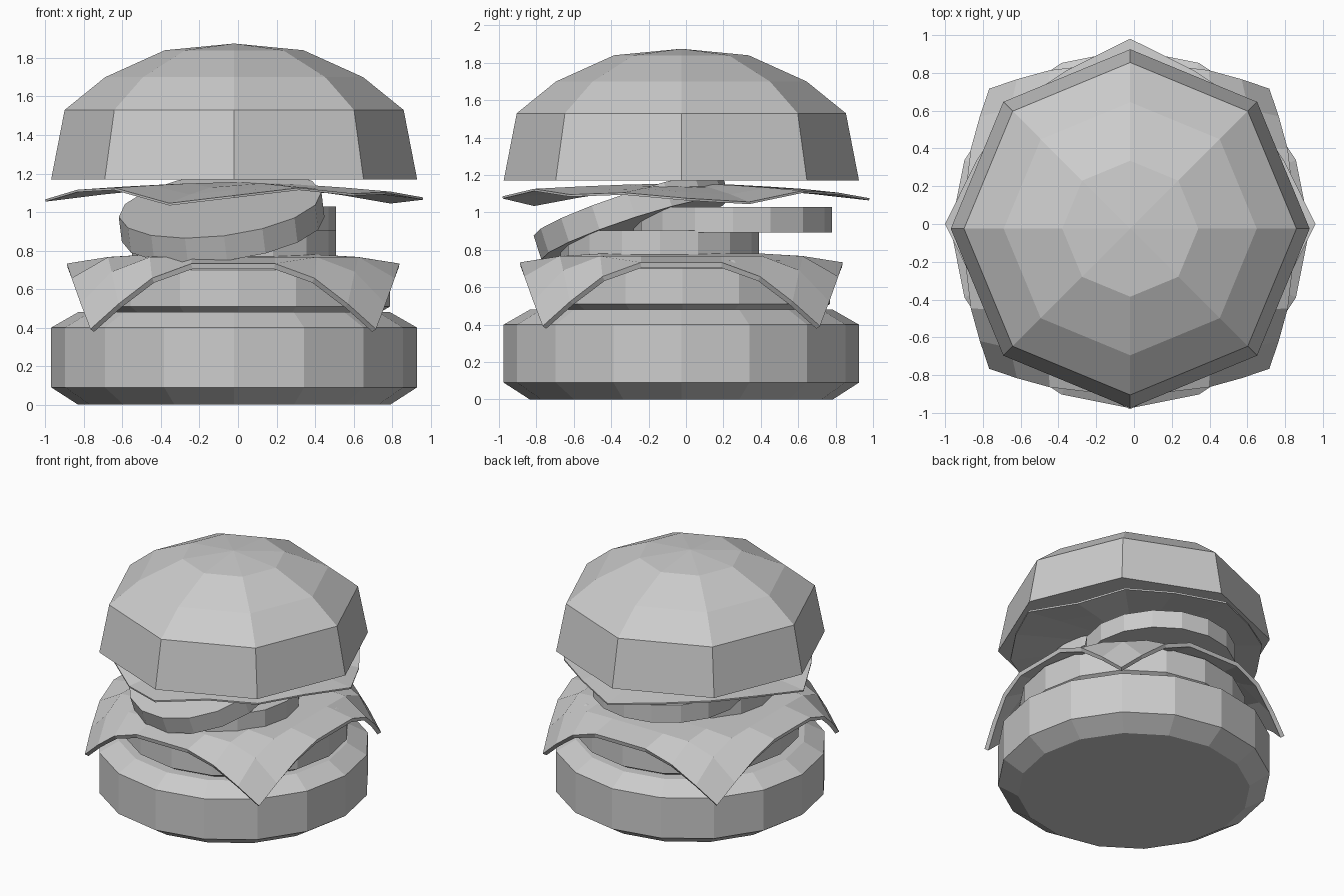
import bpy, bmesh
from math import sin, cos, pi, radians
from mathutils import Euler

if "Cube" in bpy.data.objects:
    bpy.data.objects.remove(bpy.data.objects["Cube"])


def finish(name, bm):
    bmesh.ops.recalc_face_normals(bm, faces=bm.faces[:])
    me = bpy.data.meshes.new(name)
    bm.to_mesh(me)
    bm.free()
    ob = bpy.data.objects.new(name, me)
    bpy.context.collection.objects.link(ob)
    return ob


def lathe(name, profile, sides, loc):
    """Turn a list of (radius, z) into a closed solid; radius 0 makes an apex."""
    bm = bmesh.new()
    rings = []
    for r, z in profile:
        n = sides if r > 0 else 1
        rings.append([bm.verts.new((r * cos(2 * pi * i / sides), r * sin(2 * pi * i / sides), z))
                      for i in range(n)])
    for a, b in zip(rings, rings[1:]):
        for i in range(sides):
            j = (i + 1) % sides
            bm.faces.new((a[i], a[j], b[0]) if len(b) == 1 else (a[i], a[j], b[j], b[i]))
    for ring in (rings[0], rings[-1]):
        if len(ring) > 1:
            bm.faces.new(ring)
    ob = finish(name, bm)
    ob.location = loc
    return ob


def thicken(ob, t):
    m = ob.modifiers.new("thickness", 'SOLIDIFY')
    m.thickness = t
    m.offset = 0


# Buns and patty
lathe("bottom_bun", [(0.81, 0), (0.95, 0.09), (0.95, 0.4), (0.81, 0.48)], 16, (-0.02, -0.025, 0))
lathe("patty", [(0.72, 0.47), (0.79, 0.51), (0.79, 0.70), (0.72, 0.745)], 16, (0, -0.02, 0))
lathe("top_bun", [(0.95, 1.17), (0.88, 1.53), (0.67, 1.70), (0.36, 1.84), (0, 1.875)], 8,
      (-0.02, -0.025, 0))

# Cheese slice: square sheet with drooping corners
bm = bmesh.new()
bmesh.ops.create_grid(bm, x_segments=8, y_segments=8, size=1)
for v in bm.verts:
    u, w = v.co.x, v.co.y
    droop = max(0, abs(u) + abs(w) - 1.36)
    edge = max(abs(u), abs(w))
    pull = 0.86 - 0.2 * droop
    v.co = (u * pull - 0.025, w * pull - 0.025, 0.768 - 0.05 * edge ** 4 - 0.52 * droop)
thicken(finish("cheese", bm), 0.03)

# Tomato slices: two flat, one leaning on them
slice_profile = [(0.53, -0.068), (0.53, 0.068)]
lathe("tomato_lower", slice_profile, 16, (-0.02, -0.14, 0.835))
lathe("tomato_back", slice_profile, 16, (-0.02, 0.25, 0.96))
leaning = lathe("tomato_leaning", slice_profile, 16, (-0.085, -0.29, 0.975))
leaning.rotation_euler = Euler((radians(18), radians(-7), 0))

# Lettuce: thin wavy leaf with four tips, edge heights counter-clockwise from +x
heights = [1.07, 1.05, 1.11, 1.10, 1.07, 1.10, 1.12, 1.10,
           1.06, 1.11, 1.12, 1.04, 1.08, 1.12, 1.09, 1.10]
bm = bmesh.new()
n = len(heights)
centre = bm.verts.new((0, 0, 1.15))
prev = None
for f in (0.4, 0.7, 1.0):
    ring = []
    for i, h in enumerate(heights):
        a = 2 * pi * i / n
        r = f * (0.98 if i % 4 == 0 else 0.88)
        ring.append(bm.verts.new((r * cos(a) - 0.02 * f, r * sin(a), 1.15 + (h - 1.15) * f ** 1.5)))
    for i in range(n):
        j = (i + 1) % n
        bm.faces.new((prev[i], ring[i], ring[j], prev[j]) if prev else (centre, ring[i], ring[j]))
    prev = ring
thicken(finish("lettuce", bm), 0.012)
